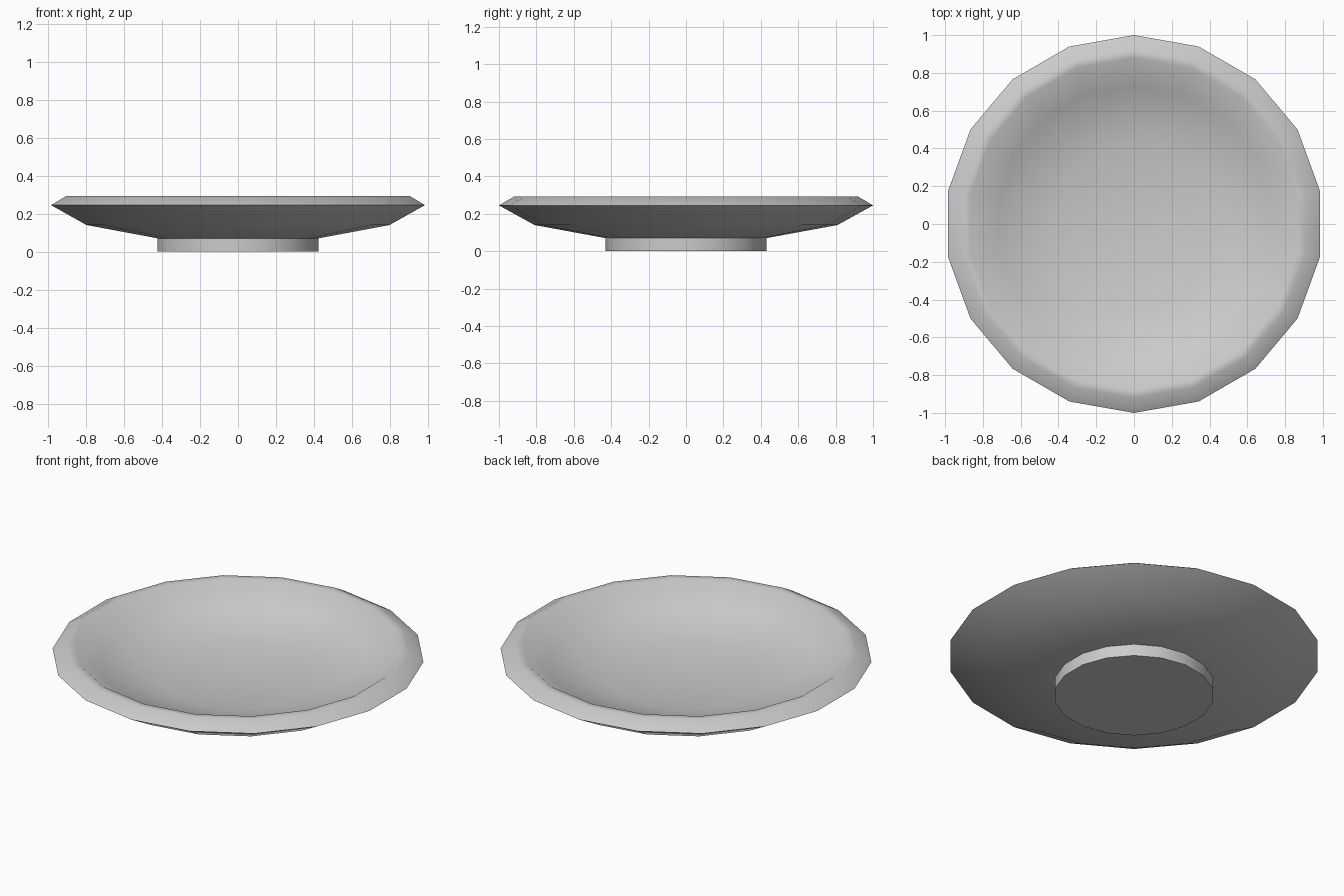
import bpy, bmesh, math

if "Cube" in bpy.data.objects:
    bpy.data.objects.remove(bpy.data.objects["Cube"], do_unlink=True)

SIDES = 18

# Single glaze colour
glaze = bpy.data.materials.new("light_grey_glaze")
glaze.use_nodes = True
colour = (0.6, 0.6, 0.6, 1)
glaze.diffuse_color = colour
glaze.node_tree.nodes["Principled BSDF"].inputs["Base Color"].default_value = colour


def lathe(name, profile, angle):
    """Spin (radius, z) points about z; radius zero makes a pole."""
    bm = bmesh.new()
    rings = []
    for r, z in profile:
        if r == 0:
            rings.append([bm.verts.new((0, 0, z))] * SIDES)
            continue
        turns = [math.pi / 2 + math.tau * i / SIDES for i in range(SIDES)]
        rings.append([bm.verts.new((r * math.cos(a), r * math.sin(a), z)) for a in turns])
    for low, high in zip(rings, rings[1:]):
        for i in range(SIDES):
            j = (i + 1) % SIDES
            corners = dict.fromkeys((low[i], low[j], high[j], high[i]))
            bm.faces.new(list(corners))
    bmesh.ops.recalc_face_normals(bm, faces=bm.faces[:])
    mesh = bpy.data.meshes.new(name)
    bm.to_mesh(mesh)
    bm.free()
    mesh.materials.append(glaze)
    obj = bpy.data.objects.new(name, mesh)
    bpy.context.collection.objects.link(obj)
    bpy.ops.object.select_all(action="DESELECT")
    obj.select_set(True)
    bpy.context.view_layer.objects.active = obj
    bpy.ops.object.shade_smooth_by_angle(angle=math.radians(angle))
    return obj


# Shallow dish: underside, sharp outer edge, rolled rim, then the inner bowl
lathe("dish", [(0, 0.07), (0.43, 0.07), (0.81, 0.14), (1.0, 0.245),
               (0.92, 0.292), (0.88, 0.292), (0.73, 0.19),
               (0.43, 0.12), (0, 0.1)], 50)

# Short round foot with a closed base
lathe("foot_ring", [(0, 0), (0.43, 0), (0.43, 0.075), (0, 0.075)], 40)
